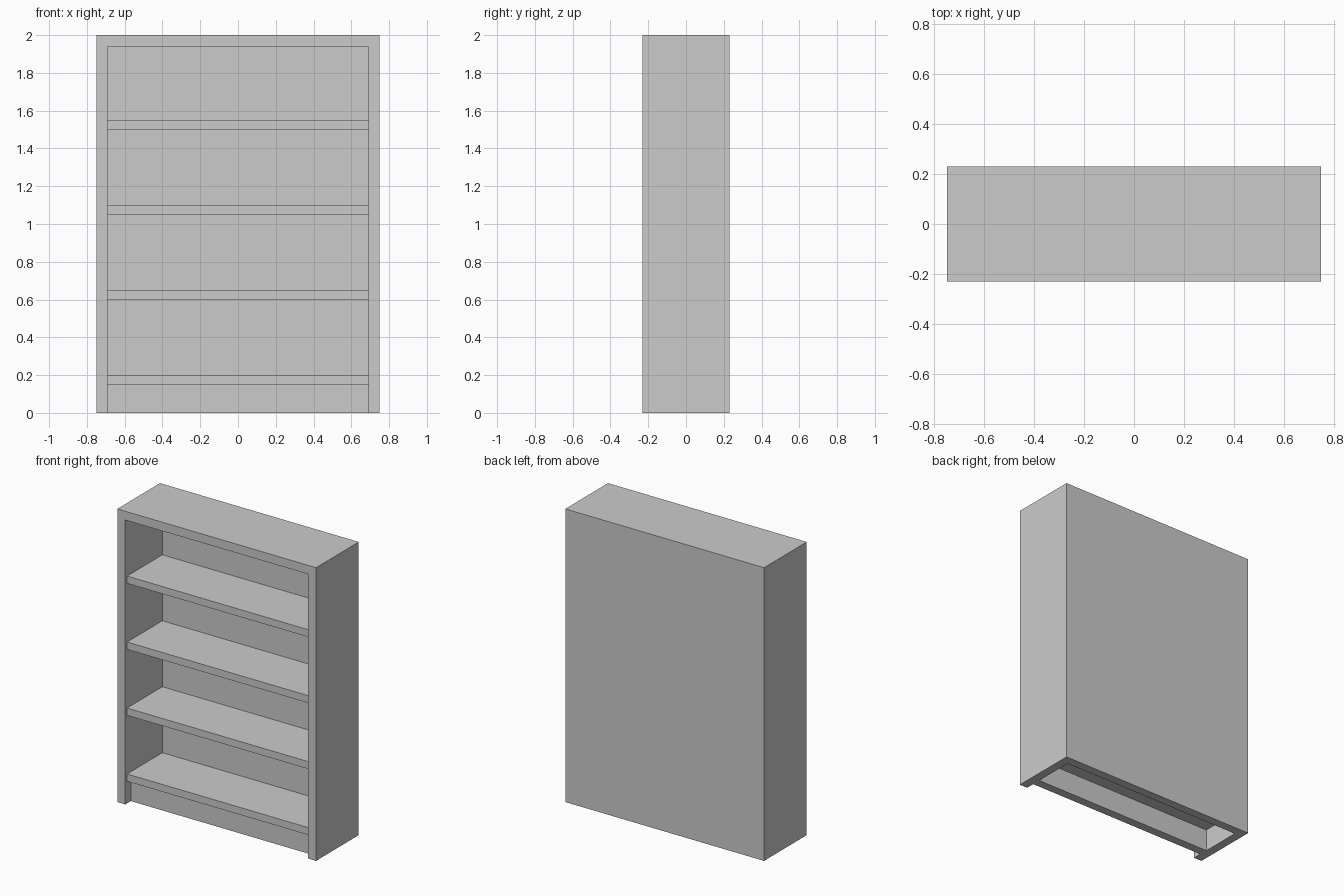
import bpy, bmesh

if "Cube" in bpy.data.objects:
    bpy.data.objects.remove(bpy.data.objects["Cube"])

W, D, H = 1.5, 0.46, 2.0      # overall size
T = 0.06                      # board thickness
IN_X = W / 2 - T              # inner half width
FRONT, BACK = -D / 2, D / 2
IN_BACK = BACK - T            # front face of the back panel


def box(name, lo, hi):
    """Axis-aligned box between two corners."""
    bm = bmesh.new()
    bmesh.ops.create_cube(bm, size=1)
    for v in bm.verts:
        v.co = [lo[i] + (v.co[i] + 0.5) * (hi[i] - lo[i]) for i in range(3)]
    mesh = bpy.data.meshes.new(name)
    bm.to_mesh(mesh)
    bm.free()
    obj = bpy.data.objects.new(name, mesh)
    bpy.context.collection.objects.link(obj)
    return obj


# Carcass: sides, top and back as one U frame extruded to the full depth
def carcass():
    outline = [(-W / 2, 0), (-W / 2, H), (W / 2, H), (W / 2, 0),
               (IN_X, 0), (IN_X, H - T), (-IN_X, H - T), (-IN_X, 0)]
    bm = bmesh.new()
    front = bm.faces.new([bm.verts.new((x, FRONT, z)) for x, z in outline])
    ext = bmesh.ops.extrude_face_region(bm, geom=[front])
    moved = [g for g in ext["geom"] if isinstance(g, bmesh.types.BMVert)]
    bmesh.ops.translate(bm, verts=moved, vec=(0, D, 0))
    bmesh.ops.recalc_face_normals(bm, faces=bm.faces)
    mesh = bpy.data.meshes.new("carcass")
    bm.to_mesh(mesh)
    bm.free()
    obj = bpy.data.objects.new("carcass", mesh)
    bpy.context.collection.objects.link(obj)


carcass()

# Back panel set between the sides, flush with the rear
box("back_panel", (-IN_X, IN_BACK, 0), (IN_X, BACK, H - T))

# Four evenly spaced shelves, slightly set back from the front
for i in range(4):
    z = 0.15 + 0.45 * i
    box(f"shelf_{i + 1}", (-IN_X, FRONT + 0.02, z), (IN_X, IN_BACK, z + 0.05))

# Recessed plinth board under the bottom shelf
box("plinth", (-IN_X, FRONT + 0.06, 0), (IN_X, FRONT + 0.12, 0.15))
